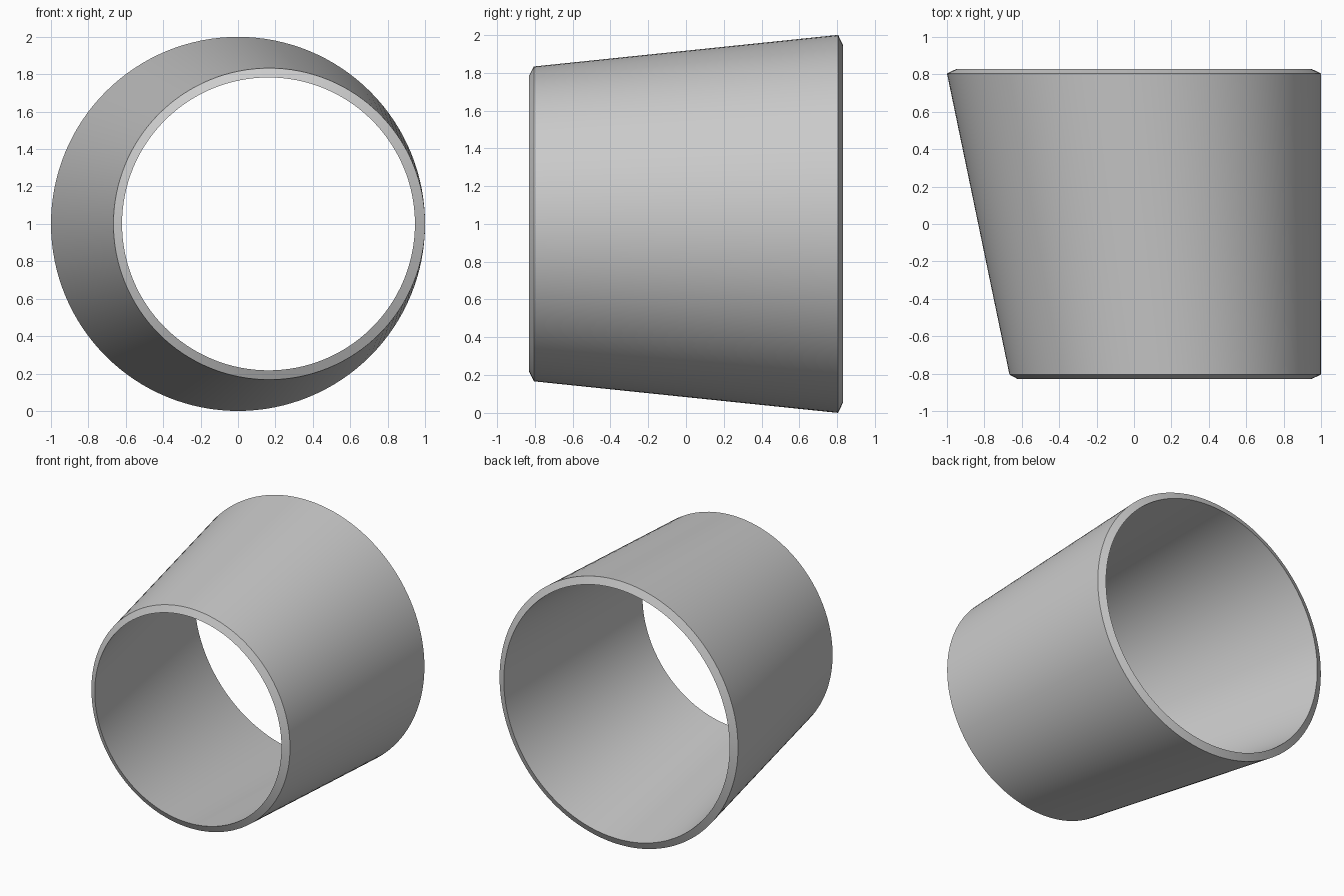
import bpy, bmesh
from math import cos, sin, tau, radians

if "Cube" in bpy.data.objects:
    bpy.data.objects.remove(bpy.data.objects["Cube"])

SEGMENTS = 128

# Closed wall section as circles: (y, centre x, radius)
RINGS = [
    (-0.805, 0.167, 0.833),  # small end, outer edge
    (0.805, 0.0, 1.0),       # large end, outer edge
    (0.83, 0.0, 0.947),      # large end, bevelled lip
    (-0.83, 0.163, 0.783),   # small end, bevelled lip
]

bm = bmesh.new()
loops = []
for y, cx, r in RINGS:
    loops.append([bm.verts.new((cx + r * cos(tau * i / SEGMENTS), y,
                                1 + r * sin(tau * i / SEGMENTS)))
                  for i in range(SEGMENTS)])

# Skin the outer wall, bevels and bore
for k, a in enumerate(loops):
    b = loops[(k + 1) % len(loops)]
    for i in range(SEGMENTS):
        j = (i + 1) % SEGMENTS
        bm.faces.new((a[i], a[j], b[j], b[i]))
bmesh.ops.recalc_face_normals(bm, faces=bm.faces)

mesh = bpy.data.meshes.new("eccentric_pipe_reducer")
bm.to_mesh(mesh)
bm.free()
pipe = bpy.data.objects.new("eccentric_pipe_reducer", mesh)
bpy.context.collection.objects.link(pipe)

# Smooth walls, crisp end bevels
bpy.context.view_layer.objects.active = pipe
pipe.select_set(True)
bpy.ops.object.shade_smooth_by_angle(angle=radians(30))
